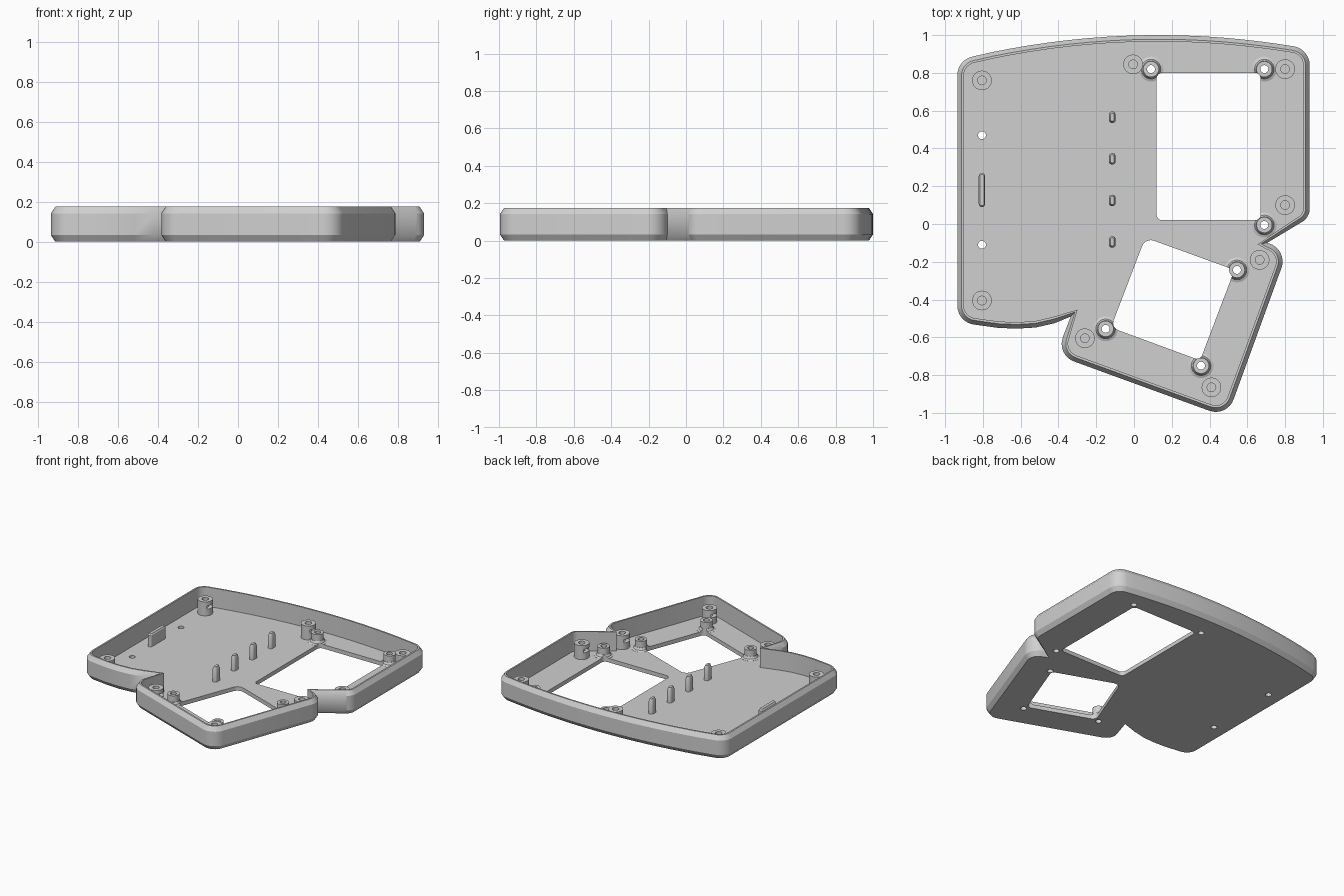
import bpy, bmesh, math
from mathutils import Vector

if "Cube" in bpy.data.objects:
    bpy.data.objects.remove(bpy.data.objects["Cube"])

FLOOR, TOP = 0.03, 0.175
GREY = (0.63, 0.63, 0.63, 1)

grey = bpy.data.materials.new("plain grey")
grey.use_nodes = True
grey.diffuse_color = GREY
grey.node_tree.nodes["Principled BSDF"].inputs["Base Color"].default_value = GREY


def rounded(points, steps=8):
    """Counter-clockwise (x, y, radius) corners to a filleted outline."""
    out = []
    for i, (x, y, r) in enumerate(points):
        p = Vector((x, y))
        if r == 0:
            out.append(p)
            continue
        a = (Vector(points[i - 1][:2]) - p).normalized()
        b = (Vector(points[(i + 1) % len(points)][:2]) - p).normalized()
        half = a.angle(b) / 2
        centre = p + (a + b).normalized() * r / math.sin(half)
        start = (p + a * r / math.tan(half) - centre).normalized()
        end = (p + b * r / math.tan(half) - centre).normalized()
        for k in range(steps + 1):
            out.append(centre + start.slerp(end, k / steps).normalized() * r)
    return out


def inset(outline, d):
    """Move an outline inward, with limited mitres."""
    out = []
    for i, p in enumerate(outline):
        a = (p - outline[i - 1]).normalized()
        b = (outline[(i + 1) % len(outline)] - p).normalized()
        na, nb = Vector((-a.y, a.x)), Vector((-b.y, b.x))
        n = (na + nb).normalized()
        out.append(p + n * d * min(1.5, 1 / max(n.dot(na), 0.1)))
    return out


def loft(name, rings, closed=False):
    """Solid through (outline, z) rings, capped or joined end to start."""
    bm = bmesh.new()
    loops = [[bm.verts.new((p.x, p.y, z)) for p in ring] for ring, z in rings]
    pairs = list(zip(loops, loops[1:]))
    if closed:
        pairs.append((loops[-1], loops[0]))
    else:
        bm.faces.new(loops[0])
        bm.faces.new(loops[-1])
    for lo, hi in pairs:
        for i in range(len(lo)):
            j = (i + 1) % len(lo)
            bm.faces.new((lo[i], lo[j], hi[j], hi[i]))
    bmesh.ops.recalc_face_normals(bm, faces=bm.faces)
    mesh = bpy.data.meshes.new(name)
    bm.to_mesh(mesh)
    bm.free()
    mesh.materials.append(grey)
    obj = bpy.data.objects.new(name, mesh)
    bpy.context.collection.objects.link(obj)
    return obj


def circle(x, y, r, n=24):
    return [Vector((x + r * math.cos(t * math.tau / n), y + r * math.sin(t * math.tau / n)))
            for t in range(n)]


def box(x, y, w, l, r=0.0):
    return rounded([(x - w / 2, y - l / 2, r), (x + w / 2, y - l / 2, r),
                    (x + w / 2, y + l / 2, r), (x - w / 2, y + l / 2, r)])


def cut(obj, cutters):
    """Subtract cutters and bake the result."""
    for c in cutters:
        c.hide_render = True
        m = obj.modifiers.new("cut", 'BOOLEAN')
        m.operation, m.solver, m.object = 'DIFFERENCE', 'EXACT', c
    dg = bpy.context.evaluated_depsgraph_get()
    dg.update()
    mesh = bpy.data.meshes.new_from_object(obj.evaluated_get(dg))
    obj.modifiers.clear()
    obj.data = mesh


def smooth(obj):
    bpy.ops.object.select_all(action='DESELECT')
    obj.select_set(True)
    bpy.context.view_layer.objects.active = obj
    bpy.ops.object.shade_smooth_by_angle(angle=math.radians(30))


# Outline: main bay with bowed back edge, plus the tilted front bay
arch = [(x, 1 - 0.116 * (x - 0.13) ** 2, 0) for x in [0.78 - 0.102 * i for i in range(16)]]
corners = [(0.93, 0.035, 0.08), (0.93, 0.927, 0.1)] + arch + [
    (-0.935, 0.868, 0.1), (-0.935, -0.52, 0.1),
    (-0.72, -0.55, 0), (-0.62, -0.554, 0), (-0.52, -0.548, 0), (-0.42, -0.525, 0),
    (-0.335, -0.49, 0), (-0.413, -0.693, 0.1), (0.493, -1.023, 0.1),
    (0.818, -0.13, 0.1), (0.705, -0.1, 0)]
outer = rounded(corners)

# Tray: chamfered outside, thin rim, straight inner wall, floor
edge, lip = inset(outer, 0.022), inset(outer, 0.034)
tray = loft("tray", [(edge, 0), (outer, 0.033), (outer, TOP - 0.033),
                     (edge, TOP), (lip, TOP), (lip, FLOOR)])

# Floor openings and through holes
big = box(0.395, 0.41, 0.55, 0.78, 0.03)
small = rounded([(0.06, -0.072, 0.05), (-0.122, -0.548, 0.04),
                 (0.35, -0.722, 0.03), (0.532, -0.243, 0.03)])
openings = [loft("opening_cutter", [(s, -0.1), (s, 0.3)]) for s in (big, small)]
standoffs = [(0.09, 0.82), (0.69, 0.82), (0.69, -0.005),
             (0.545, -0.243), (-0.15, -0.555), (0.355, -0.75)]
holes = [loft("hole_cutter", [(circle(x, y, 0.021), -0.1), (circle(x, y, 0.021), 0.3)])
         for x, y in standoffs + [(-0.805, 0.47), (-0.805, -0.11)]]
cut(tray, openings + holes)
smooth(tray)

# Short standoffs with flared feet trimmed at the openings
for x, y in standoffs:
    tube = [(circle(x, y, r), z) for r, z in
            [(0.042, 0.027), (0.042, 0.1), (0.021, 0.1), (0.021, 0.027)]]
    smooth(loft("standoff", tube, closed=True))
    foot = loft("standoff_foot", [(circle(x, y, r), z) for r, z in
                                  [(0.066, 0.028), (0.066, 0.031), (0.052, 0.037),
                                   (0.044, 0.052), (0.03, 0.052), (0.03, 0.028)]], closed=True)
    cut(foot, openings)
    smooth(foot)

# Tall screw bosses with a side slot for a nut
for x, y in [(-0.805, 0.76), (-0.805, -0.405), (-0.005, 0.845), (0.8, 0.82),
             (0.8, 0.1), (0.665, -0.19), (-0.26, -0.605), (0.41, -0.865)]:
    boss = loft("screw_boss", [(circle(x, y, r), z) for r, z in
                               [(0.052, 0.028), (0.052, 0.135), (0.023, 0.135), (0.023, 0.028)]],
                closed=True)
    slot = box(x + (0.03 if x < 0 else -0.03), y, 0.1, 0.07)
    nut = loft("nut_cutter", [(slot, 0.08), (slot, 0.105)])
    cut(boss, [nut])
    bpy.data.objects.remove(nut)
    smooth(boss)

# Row of locating pins with tapered tips
for i in range(4):
    y = 0.565 - 0.22 * i
    smooth(loft("locating_pin", [(box(-0.115, y, 0.036, 0.06, 0.017), 0.028),
                                 (box(-0.115, y, 0.036, 0.06, 0.017), 0.12),
                                 (box(-0.115, y, 0.02, 0.042, 0.009), 0.142)]))

# Upright support rib by the side wall
smooth(loft("support_rib", [(box(-0.805, 0.18, 0.034, 0.18, 0.016), 0.028),
                            (box(-0.805, 0.18, 0.034, 0.18, 0.016), 0.115),
                            (box(-0.805, 0.18, 0.022, 0.165, 0.01), 0.125)]))

for c in openings + holes:
    bpy.data.objects.remove(c)
